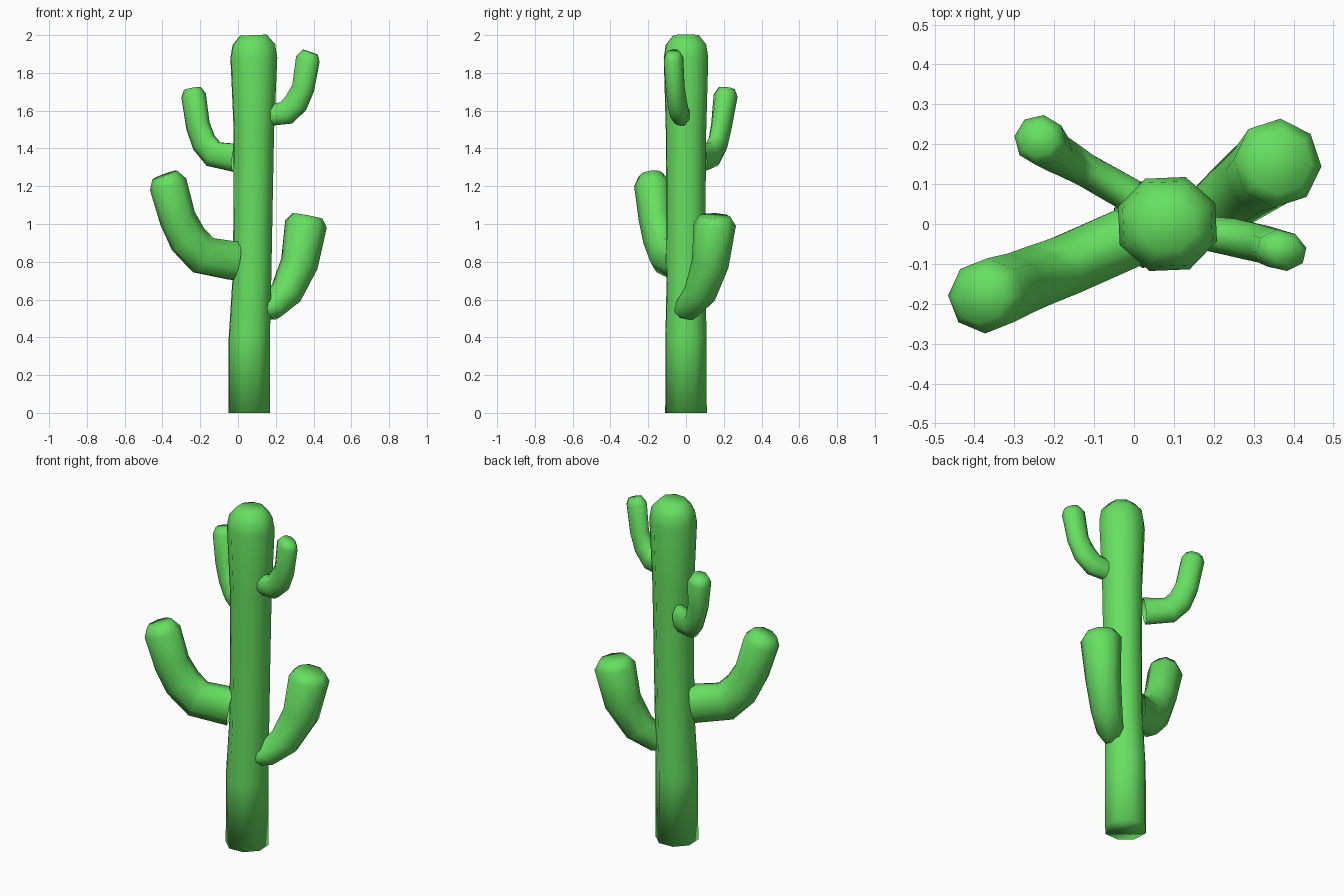
import bpy, bmesh, math
from mathutils import Vector

cube = bpy.data.objects.get("Cube")
if cube:
    bpy.data.objects.remove(cube, do_unlink=True)

green = bpy.data.materials.new("cactus_green")
green.use_nodes = True
colour = (0.133, 0.745, 0.118, 1)
green.diffuse_color = colour
green.node_tree.nodes["Principled BSDF"].inputs["Base Color"].default_value = colour

SIDES = 8


def limb(name, path, phase, close_root=False):
    """Skin a low-poly tube along (x, y, z, radius, sideways flattening) points."""
    pts = [Vector(p[:3]) for p in path]
    bm = bmesh.new()
    rings = []
    side = None
    for i, p in enumerate(pts):
        before = (p - pts[i - 1]).normalized() if i else Vector()
        after = (pts[i + 1] - p).normalized() if i < len(pts) - 1 else Vector()
        t = (before + after).normalized()
        if side is None:
            side = Vector((1, 0, 0)) if abs(t.z) > 0.8 else Vector((0, 0, 1))
        side = (side - t * side.dot(t)).normalized()
        up = t.cross(side)
        radius, flat = path[i][3:]
        ring = []
        for k in range(SIDES):
            a = math.radians(phase) + math.tau * k / SIDES
            ring.append(bm.verts.new(p + radius * (side * math.cos(a) + up * flat * math.sin(a))))
        rings.append(ring)
    for a, b in zip(rings, rings[1:]):
        for k in range(SIDES):
            n = (k + 1) % SIDES
            bm.faces.new((a[k], a[n], b[n], b[k]))
    if close_root:
        bm.faces.new(rings[0][::-1])
    bm.faces.new(rings[-1])
    for f in bm.faces:
        f.smooth = True
    mesh = bpy.data.meshes.new(name)
    bm.to_mesh(mesh)
    bm.free()
    mesh.materials.append(green)
    obj = bpy.data.objects.new(name, mesh)
    bpy.context.collection.objects.link(obj)


# Trunk, narrowing at the middle and swelling at the rounded top
limb("trunk", [
    (0.06, 0, 0, 0.117, 1), (0.06, 0, 0.40, 0.116, 1), (0.074, 0, 0.72, 0.109, 1),
    (0.08, 0, 1.10, 0.110, 1), (0.084, 0, 1.50, 0.114, 1), (0.084, 0, 1.88, 0.132, 0.95),
    (0.084, 0, 1.95, 0.120, 0.95), (0.082, 0, 2.0, 0.075, 0.95)], 25, True)

# Large lower arm on the right
limb("lower_right_arm", [
    (-0.02, -0.037, 0.805, 0.11, 0.75), (-0.185, -0.11, 0.835, 0.11, 0.75),
    (-0.265, -0.14, 0.92, 0.106, 0.8), (-0.32, -0.162, 1.03, 0.099, 0.88),
    (-0.37, -0.18, 1.21, 0.102, 0.92), (-0.388, -0.185, 1.26, 0.07, 0.92)], 22)

# Large lower arm on the left, growing from a thin root
limb("lower_left_arm", [
    (0.13, -0.02, 0.54, 0.05, 1), (0.18, 0.015, 0.56, 0.073, 1),
    (0.255, 0.075, 0.635, 0.09, 0.95), (0.325, 0.128, 0.79, 0.102, 0.95),
    (0.360, 0.153, 1.0, 0.112, 1), (0.368, 0.155, 1.043, 0.08, 1)], 5)

# Small upper arm on the right
limb("upper_right_arm", [
    (-0.01, 0.072, 1.35, 0.08, 0.58), (-0.13, 0.14, 1.37, 0.075, 0.6),
    (-0.18, 0.170, 1.43, 0.071, 0.7), (-0.212, 0.188, 1.52, 0.067, 0.8),
    (-0.235, 0.210, 1.68, 0.067, 0.95), (-0.242, 0.214, 1.717, 0.047, 0.95)], 22)

# Small upper arm on the left
limb("upper_left_arm", [
    (0.16, -0.02, 1.575, 0.06, 0.75), (0.255, -0.035, 1.588, 0.068, 0.75),
    (0.307, -0.047, 1.64, 0.068, 0.75), (0.345, -0.057, 1.72, 0.062, 0.8),
    (0.370, -0.066, 1.875, 0.066, 0.78), (0.382, -0.068, 1.91, 0.044, 0.78)], 22)
